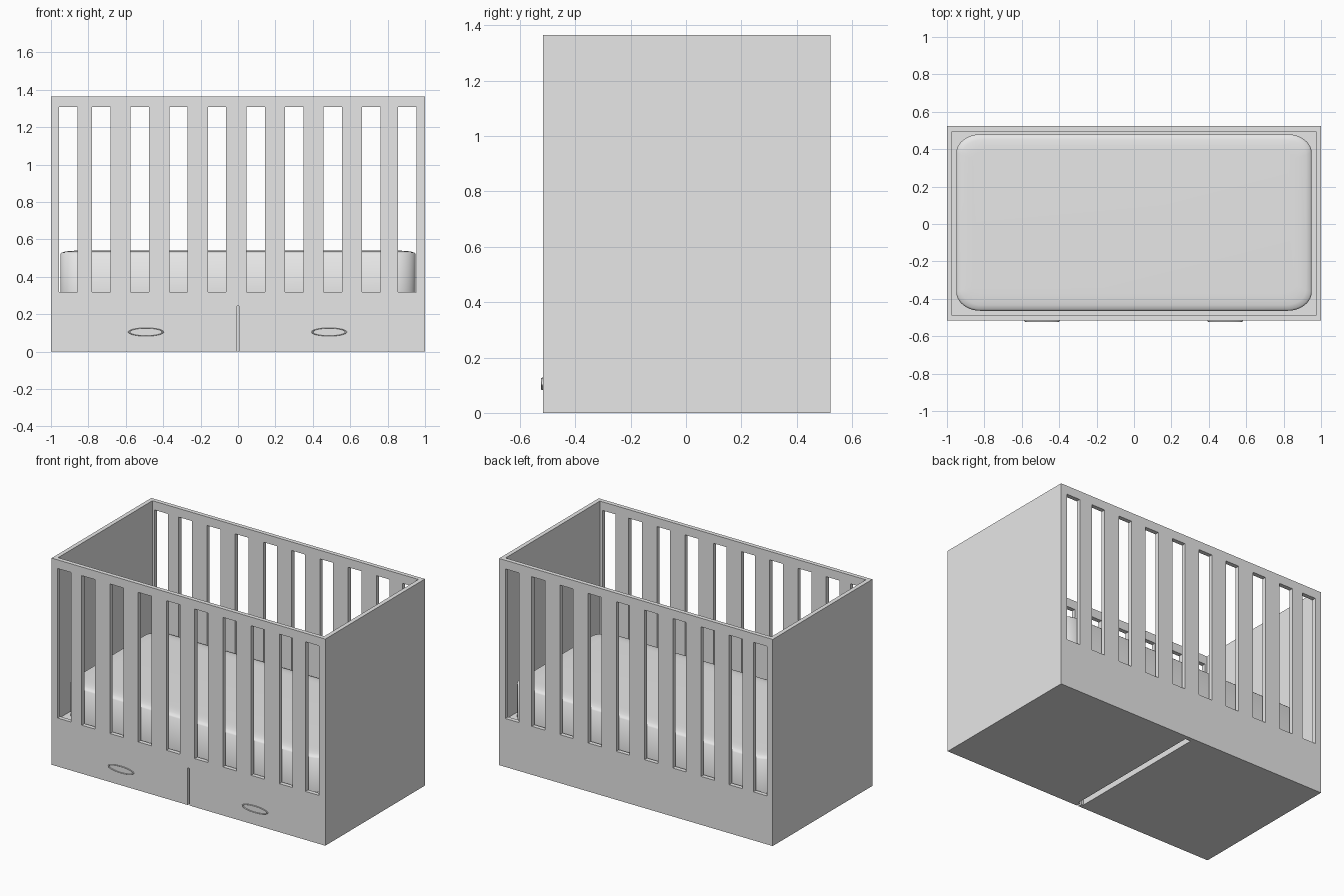
import bpy, bmesh, math
from mathutils import Matrix, Vector

if "Cube" in bpy.data.objects:
    bpy.data.objects.remove(bpy.data.objects["Cube"], do_unlink=True)

grey = bpy.data.materials.new("light_grey")
grey.use_nodes = True
grey.diffuse_color = (0.8, 0.8, 0.8, 1)
grey.node_tree.nodes["Principled BSDF"].inputs["Base Color"].default_value = (0.8, 0.8, 0.8, 1)

HEIGHT = 1.365
FRONT, BACK = -0.517, 0.523
WALL = 0.028


def finish(name, bm):
    bmesh.ops.recalc_face_normals(bm, faces=bm.faces)
    mesh = bpy.data.meshes.new(name)
    bm.to_mesh(mesh)
    bm.free()
    mesh.materials.append(grey)
    obj = bpy.data.objects.new(name, mesh)
    bpy.context.collection.objects.link(obj)
    return obj


def add_box(bm, low, high):
    low, high = Vector(low), Vector(high)
    size = Matrix.Diagonal((*(high - low), 1))
    bmesh.ops.create_cube(bm, size=1, matrix=Matrix.Translation((low + high) / 2) @ size)


def select_only(obj):
    bpy.ops.object.select_all(action='DESELECT')
    obj.select_set(True)
    bpy.context.view_layer.objects.active = obj


def cut(target, cutter):
    cutter.hide_render = True
    mod = target.modifiers.new("cut", 'BOOLEAN')
    mod.operation = 'DIFFERENCE'
    mod.solver = 'EXACT'
    mod.object = cutter
    select_only(target)
    bpy.ops.object.modifier_apply(modifier=mod.name)
    bpy.data.objects.remove(cutter, do_unlink=True)


# Crib body: a solid block, hollowed above the floor
bm = bmesh.new()
add_box(bm, (-1, FRONT, 0), (1, BACK, HEIGHT))
body = finish("crib_body", bm)

bm = bmesh.new()
add_box(bm, (WALL - 1, FRONT + WALL, 0.30), (1 - WALL, BACK - WALL, HEIGHT + 0.1))
cut(body, finish("interior_cutter", bm))

# Slots between the slats, through front and back
bm = bmesh.new()
centres = [-0.908, 0.905] + [-0.731 + 0.2063 * i for i in range(8)]
for x in centres:
    add_box(bm, (x - 0.049, FRONT - 0.1, 0.32), (x + 0.049, BACK + 0.1, 1.308))
cut(body, finish("slot_cutter", bm))

# Gap between the two drawers: narrow at the front, wider underneath
bm = bmesh.new()
half = [(0.006, FRONT - 0.1), (0.006, FRONT + WALL), (0.02, FRONT + WALL), (0.02, BACK - WALL)]
outline = half + [(-x, y) for x, y in reversed(half)]
face = bm.faces.new([bm.verts.new((x, y, -0.1)) for x, y in outline])
top = bmesh.ops.extrude_face_region(bm, geom=[face])["geom"]
bmesh.ops.translate(bm, vec=(0, 0, 0.345), verts=[v for v in top if isinstance(v, bmesh.types.BMVert)])
cut(body, finish("drawer_gap_cutter", bm))


# Mattress: stacked rounded rectangles, gently crowned on top
def rounded_ring(bm, inset, z, steps=10):
    ring = []
    rx, ry = 0.13 - inset * 0.6, 0.10 - inset * 0.6
    cx, cy = 0.95 - inset - rx, 0.472 - inset - ry
    for quarter, (sx, sy) in enumerate([(1, 1), (-1, 1), (-1, -1), (1, -1)]):
        for i in range(steps + 1):
            a = (quarter + i / steps) * math.pi / 2
            ring.append(bm.verts.new((sx * cx + rx * math.cos(a), 0.008 + sy * cy + ry * math.sin(a), z)))
    return ring


bm = bmesh.new()
profile = [(0, 0.30), (0, 0.522), (0.008, 0.530), (0.03, 0.536), (0.06, 0.539), (0.09, 0.54)]
rings = [rounded_ring(bm, inset, z) for inset, z in profile]
for lower, upper in zip(rings, rings[1:]):
    for i in range(len(lower)):
        j = (i + 1) % len(lower)
        bm.faces.new((lower[i], lower[j], upper[j], upper[i]))
bm.faces.new(rings[-1])
bm.faces.new(rings[0][::-1])
mattress = finish("mattress", bm)
select_only(mattress)
bpy.ops.object.shade_smooth_by_angle(angle=math.radians(60))

# Drawer handles: thin oval rings on the front
for side, x in (("right", -0.492), ("left", 0.487)):
    bpy.ops.mesh.primitive_torus_add(
        major_segments=48, minor_segments=8, major_radius=1, minor_radius=0.06,
        location=(x, FRONT, 0.105), rotation=(math.pi / 2, 0, 0))
    handle = bpy.context.object
    handle.name = side + "_drawer_handle"
    handle.scale = (0.09, 0.021, 0.11)
    handle.data.materials.append(grey)
    bpy.ops.object.shade_smooth_by_angle(angle=math.radians(40))
